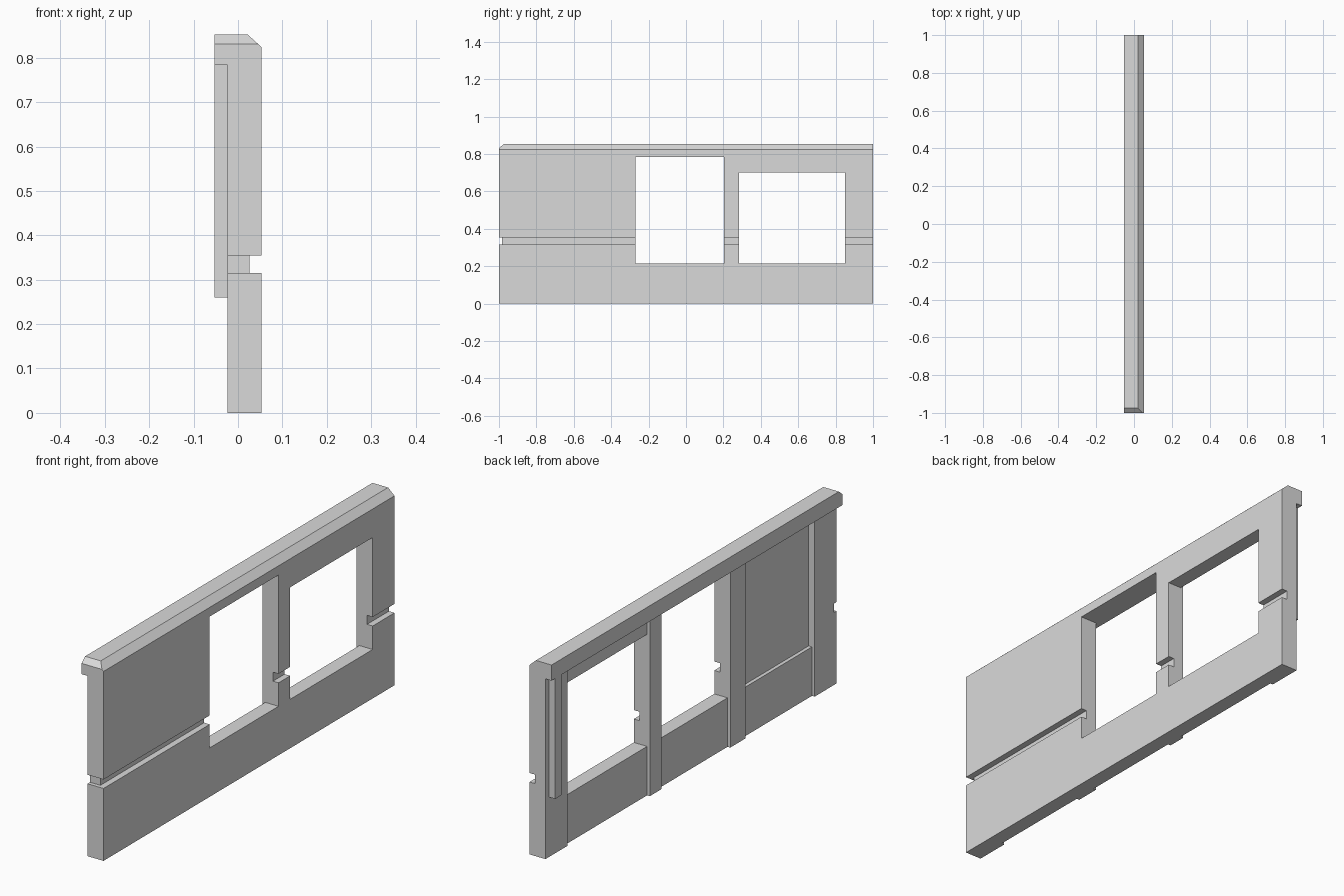
import bpy
import bmesh

cube = bpy.data.objects.get("Cube")
if cube:
    bpy.data.objects.remove(cube, do_unlink=True)

grey = bpy.data.materials.new("light_grey")
grey.use_nodes = True
colour = (0.7, 0.7, 0.7, 1)
grey.diffuse_color = colour
grey.node_tree.nodes["Principled BSDF"].inputs["Base Color"].default_value = colour

BACK, FRONT = -0.024, 0.053
RAIL_Z, TOP, SILL = 0.784, 0.852, 0.213
GROOVE_LOW, GROOVE_HIGH = 0.315, 0.354


def finish(name, bm):
    bmesh.ops.recalc_face_normals(bm, faces=bm.faces)
    mesh = bpy.data.meshes.new(name)
    bm.to_mesh(mesh)
    bm.free()
    mesh.materials.append(grey)
    obj = bpy.data.objects.new(name, mesh)
    bpy.context.collection.objects.link(obj)
    return obj


def box(name, xs, ys, zs):
    bm = bmesh.new()
    bmesh.ops.create_cube(bm, size=1)
    for v in bm.verts:
        v.co = [r[0] if c < 0 else r[1] for c, r in zip(v.co, (xs, ys, zs))]
    return finish(name, bm)


def cut(target, xs, ys, zs):
    cutter = box("cutter", xs, ys, zs)
    cutter.hide_render = True
    mod = target.modifiers.new("cut", "BOOLEAN")
    mod.operation = "DIFFERENCE"
    mod.solver = "EXACT"
    mod.object = cutter
    bpy.context.view_layer.objects.active = target
    bpy.ops.object.modifier_apply(modifier=mod.name)
    bpy.data.objects.remove(cutter, do_unlink=True)


# Wall with overhanging, chamfered top rail and a long front groove
profile = [(BACK, 0), (FRONT, 0), (FRONT, GROOVE_LOW), (0.026, GROOVE_LOW),
           (0.026, GROOVE_HIGH), (FRONT, GROOVE_HIGH), (FRONT, 0.824),
           (0.022, TOP), (-0.053, TOP), (-0.053, RAIL_Z), (BACK, RAIL_Z)]
bm = bmesh.new()
face = bm.faces.new([bm.verts.new((x, -1, z)) for x, z in profile])
side = bmesh.ops.extrude_face_region(bm, geom=[face])["geom"]
bmesh.ops.translate(bm, vec=(0, 2, 0),
                    verts=[g for g in side if isinstance(g, bmesh.types.BMVert)])
# Chamfer on the rail's near end
cut_edges = bmesh.ops.bisect_plane(
    bm, geom=bm.verts[:] + bm.edges[:] + bm.faces[:], plane_co=(0, -1, 0.831),
    plane_no=(0, -0.021, 0.025), clear_outer=True)["geom_cut"]
bmesh.ops.contextual_create(
    bm, geom=[g for g in cut_edges if isinstance(g, bmesh.types.BMEdge)])
wall = finish("wall", bm)

# Recessed bays between the four posts on the back
bays = [(-0.85, -0.375), (-0.27, 0.203), (0.283, 0.85)]
for bay in bays:
    cut(wall, (-0.2, -0.011), bay, (-0.1, RAIL_Z))

# Deeper upper panel in the solid bay
cut(wall, (-0.2, 0.005), bays[0], (SILL, RAIL_Z))

# Window openings
cut(wall, (-0.3, 0.3), bays[1], (SILL, RAIL_Z))
cut(wall, (-0.3, 0.3), bays[2], (SILL, 0.70))

# Groove returning across the near end
cut(wall, (-0.3, 0.3), (-1.1, -0.983), (GROOVE_LOW, GROOVE_HIGH))

# Vertical bar on the far post
box("back_bar", (-0.053, BACK), (0.93, 0.975), (0.26, RAIL_Z))
